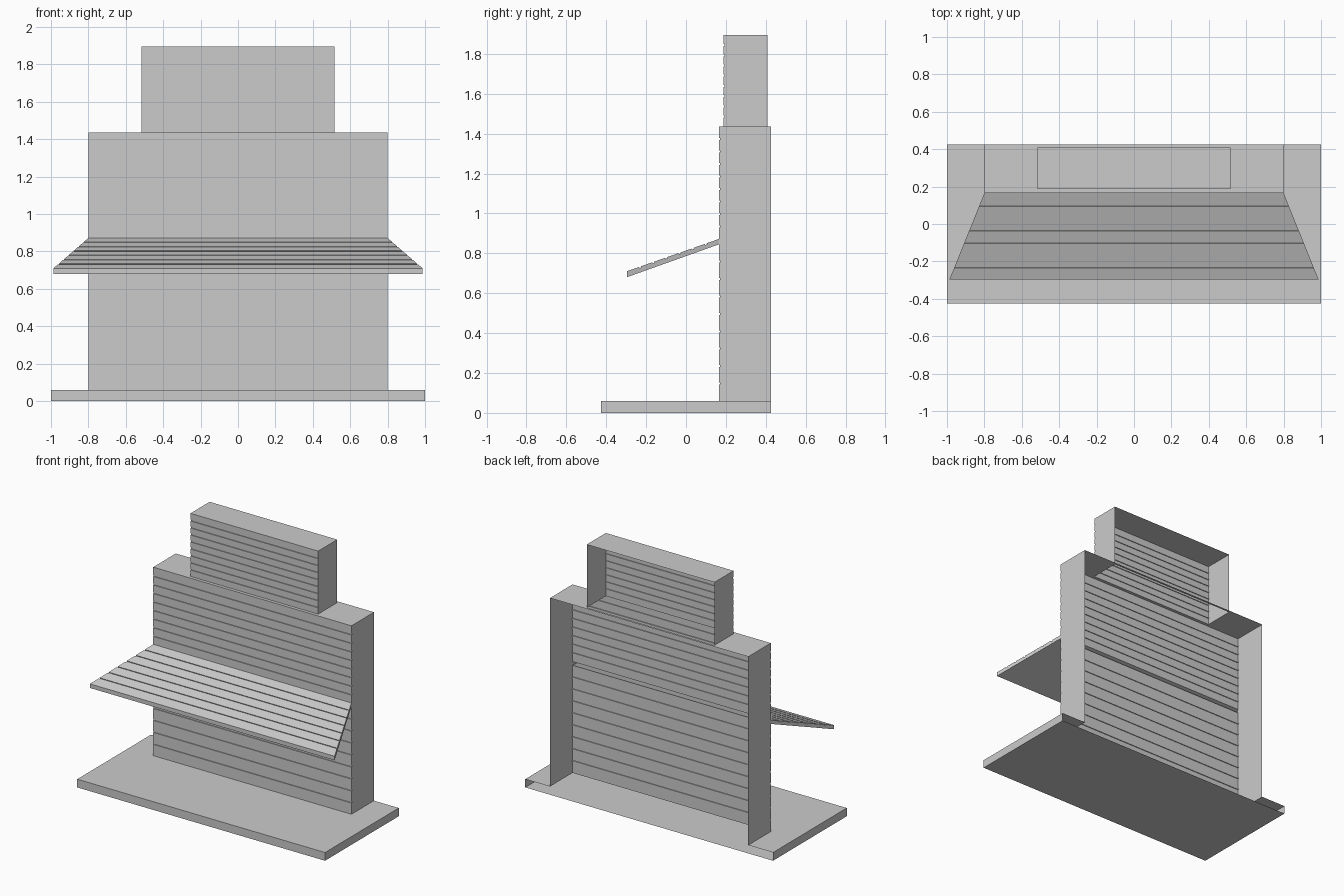
import bpy
from mathutils import Vector

if "Cube" in bpy.data.objects:
    bpy.data.objects.remove(bpy.data.objects["Cube"])

Y0, Y1 = 0.165, 0.425          # wall front and back
GAP, DEPTH = 0.005, 0.006      # half width and depth of board grooves


def make(name, faces):
    verts, idx = [], []
    for f in faces:
        idx.append(list(range(len(verts), len(verts) + len(f))))
        verts += f
    me = bpy.data.meshes.new(name)
    me.from_pydata(verts, [], idx)
    ob = bpy.data.objects.new(name, me)
    bpy.context.collection.objects.link(ob)
    return ob


def boards(a, b, n):
    """(y, z) outline from a to b with n boards split by shallow grooves."""
    a, b = Vector(a), Vector(b)
    d = (b - a).normalized()
    inward = Vector((d.y, -d.x)) * DEPTH
    pts = [a]
    for i in range(1, n):
        p = a.lerp(b, i / n)
        lo, hi = p - d * GAP, p + d * GAP
        pts += [lo, lo + inward, hi + inward, hi]
    return pts + [b]


def strip(pts, half):
    """Faces swept across x; half gives the half width at each y."""
    return [[(-half(p.x), *p), (half(p.x), *p), (half(q.x), *q), (-half(q.x), *q)]
            for p, q in zip(pts, pts[1:])]


def ends(pts, half):
    """Matching right and left end faces of an outline."""
    right = [(half(p.x), *p) for p in reversed(pts)]
    left = [(-half(p.x), *p) for p in pts]
    n = sum((Vector(right[i]).cross(Vector(right[(i + 1) % len(right)]))
             for i in range(len(right))), Vector())
    if n.x < 0:
        right.reverse()
        left.reverse()
    return [right, left]


def flat(x0, x1, y0, y1, z, up=True):
    f = [(x0, y0, z), (x1, y0, z), (x1, y1, z), (x0, y1, z)]
    return f if up else f[::-1]


# Base: hollow, open at the back, top notched around the wall
V = Vector
w = lambda y: 1.0
rim = [V((-Y1, 0)), V((-Y1, 0.06))]
make("base", strip(rim, w) + ends(rim + [V((Y1, 0.06)), V((Y1, 0))], w) + [
    flat(-1, 1, -Y1, Y1, 0, False),
    flat(-1, 1, -Y1, Y0, 0.06),
    flat(-1, -0.8, Y0, Y1, 0.06),
    flat(0.8, 1, Y0, Y1, 0.06)])

# Main wall: two boarded panels with a slot where the awning joins
w = lambda y: 0.8
low = boards((Y0, 0.06), (Y0, 0.845), 9)
high = boards((Y0, 0.872), (Y0, 1.435), 9)
T, S0, S1 = 0.515, 0.188, 0.408   # sign half width, front, back
make("wall", strip(low, w) + strip(high, w)
     + ends(low + high + [V((Y1, 1.435)), V((Y1, 0.06))], w) + [
    flat(-0.8, 0.8, Y0, S0, 1.435),
    flat(-0.8, 0.8, S1, Y1, 1.435),
    flat(-0.8, -T, S0, S1, 1.435),
    flat(T, 0.8, S0, S1, 1.435)])

# Upper panel box: open at the back and bottom
w = lambda y: T
face = boards((S0, 1.435), (S0, 1.895), 9)
make("upper_panel", strip(face, w)
     + ends(face + [V((S1, 1.895)), V((S1, 1.435))], w)
     + [flat(-T, T, S0, S1, 1.895)])

# Awning: flared, sloping, hollow and open into the wall
w = lambda y: 0.8 + 0.187 * (Y0 - y) / (Y0 + 0.297)
top = boards((-0.297, 0.71), (Y0, 0.872), 7)
shell = [V((Y0, 0.845)), V((-0.297, 0.68))] + top
make("awning", strip(shell, w) + ends(shell, w))
